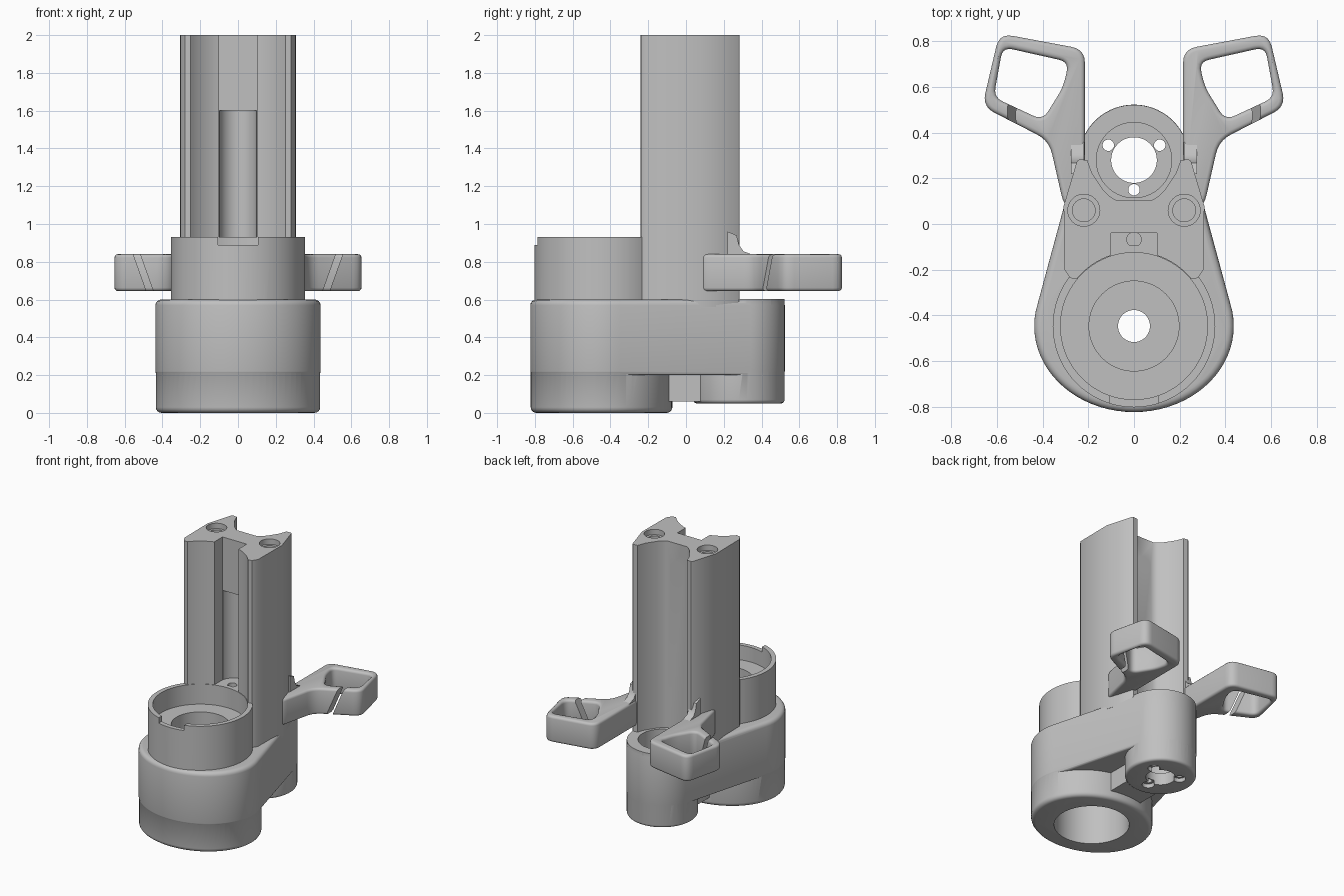
import bpy, bmesh, math
from mathutils import Vector
from mathutils.geometry import convex_hull_2d

if "Cube" in bpy.data.objects:
    bpy.data.objects.remove(bpy.data.objects["Cube"])

grey = bpy.data.materials.new("light_grey")
grey.use_nodes = True
colour = (0.53, 0.53, 0.53, 1)
grey.diffuse_color = colour
grey.node_tree.nodes["Principled BSDF"].inputs["Base Color"].default_value = colour

HUB_Y, REAR_Y = -0.447, 0.28


def ellipse(y, rx, ry=None, x=0, n=72):
    ry = ry or rx
    return [Vector((x + rx * math.cos(2 * math.pi * i / n), y + ry * math.sin(2 * math.pi * i / n)))
            for i in range(n)]


def rect(x0, x1, y0, y1):
    return [Vector(p) for p in ((x0, y0), (x1, y0), (x1, y1), (x0, y1))]


def rounded(points, radius, steps=5):
    """Round every corner of a closed outline."""
    pts, out = [Vector(p) for p in points], []
    for i, p in enumerate(pts):
        ends = []
        for q in (pts[i - 1], pts[(i + 1) % len(pts)]):
            d = q - p
            ends.append(p + d.normalized() * min(radius, d.length * 0.45))
        for k in range(steps + 1):
            t = k / steps
            out.append(ends[0] * (1 - t) ** 2 + p * 2 * t * (1 - t) + ends[1] * t * t)
    return out


def prism(name, outline, z0, z1, bevel_low=0, bevel_high=0, shear=0, axis="Z"):
    """Extrude an outline upward (or along X / Y), optionally rounding its rims."""
    bm = bmesh.new()
    rings = [[bm.verts.new((p.x + dx, p.y, z)) for p in outline] for z, dx in ((z0, 0), (z1, shear))]
    caps = [bm.faces.new(r) for r in rings]
    n = len(outline)
    for i in range(n):
        j = (i + 1) % n
        bm.faces.new((rings[0][i], rings[0][j], rings[1][j], rings[1][i]))
    bmesh.ops.recalc_face_normals(bm, faces=bm.faces)
    rims = [list(c.edges) for c in caps]
    for edges, width in zip(rims, (bevel_low, bevel_high)):
        if width:
            bmesh.ops.bevel(bm, geom=edges, offset=width, segments=4, profile=0.5, affect="EDGES")
    for v in bm.verts:
        x, y, z = v.co
        if axis == "X":
            v.co = (z, x, y)
        elif axis == "Y":
            v.co = (x, z, y)
    bmesh.ops.recalc_face_normals(bm, faces=bm.faces)
    mesh = bpy.data.meshes.new(name)
    bm.to_mesh(mesh)
    bm.free()
    mesh.materials.append(grey)
    obj = bpy.data.objects.new(name, mesh)
    bpy.context.collection.objects.link(obj)
    return obj


def bake(obj):
    bpy.context.view_layer.update()
    graph = bpy.context.evaluated_depsgraph_get()
    mesh = bpy.data.meshes.new_from_object(obj.evaluated_get(graph))
    obj.modifiers.clear()
    obj.data = mesh


def combine(obj, others, operation):
    for other in others:
        mod = obj.modifiers.new("join", "BOOLEAN")
        mod.operation, mod.solver, mod.object = operation, "EXACT", other
        bake(obj)
        bpy.data.objects.remove(other)


def finish(obj):
    bpy.ops.object.select_all(action="DESELECT")
    obj.select_set(True)
    bpy.context.view_layer.objects.active = obj
    bpy.ops.object.shade_smooth_by_angle(angle=math.radians(35))


# Housing: tapered body around a wide front hub and a narrow rear barrel
hub_shape = ellipse(HUB_Y, 0.437, 0.377)
barrel_shape = ellipse(REAR_Y, 0.243)
both = hub_shape + barrel_shape
body_shape = [both[i] for i in convex_hull_2d(both)]
housing = prism("housing", body_shape, 0.2, 0.6, 0.02, 0.03)
combine(housing, [
    prism("hub", ellipse(HUB_Y, 0.435, 0.375), 0, 0.45, bevel_low=0.03),
    prism("rear_barrel", ellipse(REAR_Y, 0.242), 0.05, 0.602, bevel_low=0.02),
    prism("web", rect(-0.13, 0.13, -0.2, 0.15), 0.06, 0.3),
    prism("collar", ellipse(HUB_Y, 0.356), 0.5, 0.93),
], "UNION")

# Bores, pockets, notch and rear barrel holes
cuts = [
    prism("cut", ellipse(HUB_Y, 0.255), -0.1, 0.5),
    prism("cut", ellipse(HUB_Y, 0.322), 0.78, 1.0),
    prism("cut", ellipse(HUB_Y, 0.197), 0.62, 0.9),
    prism("cut", ellipse(HUB_Y, 0.07), 0.4, 0.7),
    prism("cut", rect(-0.105, 0.105, -0.9, -0.7), 0.89, 1.0),
    prism("cut", ellipse(REAR_Y, 0.165), 0.14, 0.7),
    prism("cut", ellipse(REAR_Y, 0.1), 0, 0.2),
]
for degrees in (30, 150, 270):
    a = math.radians(degrees)
    x, y = 0.13 * math.cos(a), REAR_Y + 0.13 * math.sin(a)
    cuts.append(prism("cut", ellipse(y, 0.025, x=x, n=24), 0, 0.2))
    cuts.append(prism("cut", ellipse(y, 0.042, x=x, n=24), 0, 0.08))
combine(housing, cuts, "DIFFERENCE")
finish(housing)

# Tower: mirrored profile with a concave front and a flared rear groove
half = []
for i in range(15):
    a = math.radians(90 - 50.5 * i / 14)
    half.append(Vector((0.325 * math.cos(a), HUB_Y + 0.325 * math.sin(a))))
half += [Vector(p) for p in ((0.28, -0.237), (0.305, -0.2), (0.308, 0.08), (0.25, 0.275),
                             (0.24, 0.283), (0.205, 0.28), (0.185, 0.225), (0.135, 0.15),
                             (0.105, 0.12), (0.08, 0.105))]
mirrored = [Vector((-p.x, p.y)) for p in reversed(half[1:])]
tower = prism("tower", half + mirrored, 0.56, 2.0)
cuts = [
    prism("cut", rect(-0.1, 0.1, -0.4, -0.04), 0.93, 2.1),
    prism("cut", ellipse(-0.055, 0.0995, 0.1), 0.93, 1.6),
    prism("cut", ellipse(1.8, 0.058, n=40), -0.3, 0.3, axis="Y"),
    prism("cut", ellipse(-0.068, 0.032, n=24), 0.8, 1.0),
]
for s in (-1, 1):
    cuts.append(prism("cut", ellipse(0.06, 0.07, x=s * 0.22, n=40), 1.96, 2.1))
    cuts.append(prism("cut", ellipse(0.06, 0.05, x=s * 0.22, n=40), 1.7, 2.1))
combine(tower, cuts, "DIFFERENCE")
finish(tower)

# Side arms: rounded loops with a slanted slit, plus a fillet against the tower
arm_points = [(0.23, 0.08), (0.305, 0.07), (0.372, 0.365), (0.665, 0.515),
              (0.59, 0.835), (0.215, 0.765), (0.215, 0.25)]
hole_points = [(0.575, 0.775), (0.285, 0.71), (0.31, 0.6), (0.4, 0.455), (0.615, 0.555)]
for s, side in ((1, "left"), (-1, "right")):
    flip = lambda pts: [(s * x, y) for x, y in pts]
    arm = prism(side + "_arm", rounded(flip(arm_points), 0.06), 0.645, 0.84)
    combine(arm, [prism("cut", rounded(flip(hole_points), 0.045), 0.5, 1)], "DIFFERENCE")
    mod = arm.modifiers.new("soft_rims", "BEVEL")
    mod.width, mod.segments, mod.limit_method = 0.02, 3, "ANGLE"
    mod.angle_limit = math.radians(60)
    bake(arm)
    slit = prism("cut", rect(s * 0.465 - 0.018, s * 0.465 + 0.018, 0.38, 0.62),
                 0.64, 0.85, shear=s * 0.075)
    combine(arm, [slit], "DIFFERENCE")
    finish(arm)
    web = [Vector(p) for p in ((0.22, 0.96), (0.268, 0.94), (0.28, 0.89), (0.305, 0.855),
                               (0.36, 0.835), (0.22, 0.835))]
    ends = sorted((s * 0.22, s * 0.275))
    finish(prism(side + "_arm_fillet", web, ends[0], ends[1], axis="X"))
    # Support joining the arm root and tower foot to the body
    foot = [Vector((s * x, y)) for x, y in ((0.21, -0.1), (0.3, -0.15), (0.3, 0.08), (0.25, 0.26), (0.21, 0.28))]
    finish(prism(side + "_arm_support", foot, 0.56, 0.66))
